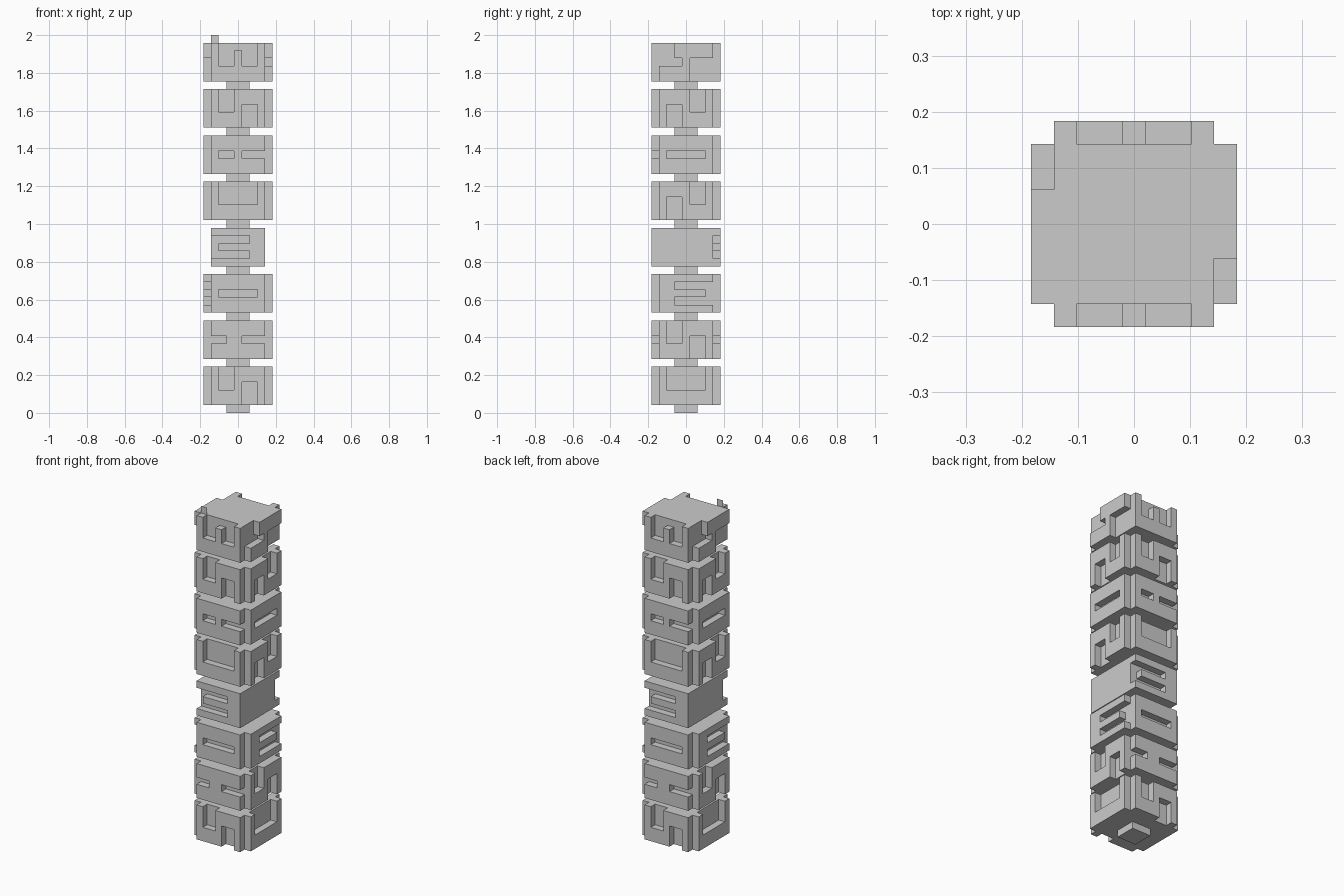
import bpy, bmesh
from mathutils import Vector

if "Cube" in bpy.data.objects:
    bpy.data.objects.remove(bpy.data.objects["Cube"])

U = 2 / 49  # one grid cell: the whole column is 49 cells tall

# Fret patterns, 7 x 5 cells, top row first ('#' raised, '.' recessed)
ESS = ("#..####", "#..####", "#..#..#", "####..#", "####..#")
ESS_REV = ("####..#", "####..#", "#..#..#", "#..####", "#..####")
CUP = ("#.....#", "#.....#", "#.....#", "#######", "#######")
CUP_POST = ("#.....#", "#..#..#", "#..#..#", "#######", "#######")
SLOT = ("#######", "#######", "#.....#", "#######", "#######")
SLOT_RIGHT = ("#######", "#######", "#..#...", "#######", "#######")
SLOT_ENDS = ("#######", "#######", "..##...", "#######", "#######")
TONGUE_LEFT = ("#######", "##.....", "######.", "##.....", "#######")
TONGUE_RIGHT = tuple(r[::-1] for r in TONGUE_LEFT)
ZED = ("..#####", "..#####", "...#...", "####...", "####...")
BLANK = (".......",) * 5

# (front/back pattern, right/left pattern) from bottom to top
BLOCKS = [
    (ESS, CUP),
    (SLOT_ENDS, ESS),
    (SLOT, TONGUE_LEFT),
    (TONGUE_RIGHT, BLANK),
    (CUP, ESS_REV),
    (SLOT_RIGHT, SLOT),
    (ESS, ESS_REV),
    (CUP_POST, ZED),
]


def finish(name, bm, z):
    mesh = bpy.data.meshes.new(name)
    bm.to_mesh(mesh)
    bm.free()
    obj = bpy.data.objects.new(name, mesh)
    obj.location.z = z
    bpy.context.collection.objects.link(obj)
    return obj


def skin(cells):
    """Outer skin of a set of unit cells, with coplanar faces merged."""
    bm = bmesh.new()
    for c in cells:
        for axis in range(3):
            for s in (-1, 1):
                n = list(c)
                n[axis] += s
                if tuple(n) in cells:
                    continue
                corners = []
                for a, b in ((-.5, -.5), (.5, -.5), (.5, .5), (-.5, .5)):
                    p = Vector(c)
                    p[axis] += s * .5
                    p[(axis + 1) % 3] += a
                    p[(axis + 2) % 3] += b
                    p.z += .5
                    corners.append(bm.verts.new(p * U))
                bm.faces.new(corners if s > 0 else corners[::-1])
    bmesh.ops.remove_doubles(bm, verts=bm.verts, dist=U * .01)
    bmesh.ops.dissolve_limit(bm, angle_limit=.01, verts=bm.verts, edges=bm.edges)
    bmesh.ops.triangulate(bm, faces=[f for f in bm.faces if len(f.verts) > 4])
    return bm


def carved_block(front, side):
    cells = {(x, y, z) for x in range(-3, 4) for y in range(-3, 4) for z in range(5)}
    for pattern, is_front in ((front, True), (side, False)):
        for row, line in enumerate(pattern):
            for col, ch in enumerate(line):
                if ch == "#":
                    x, y = (col - 3, -4) if is_front else (4, col - 3)
                    # opposite faces repeat by a half turn
                    cells.add((x, y, 4 - row))
                    cells.add((-x, -y, 4 - row))
    return skin(cells)


for k, (front, side) in enumerate(BLOCKS):
    # narrow neck below each block
    neck = {(x, y, 0) for x in (-1, 0, 1) for y in (-1, 0, 1)}
    finish(f"neck_{k + 1}", skin(neck), 6 * k * U)
    # block with raised fretwork
    finish(f"carved_block_{k + 1}", carved_block(front, side), (6 * k + 1) * U)

# thin upright tab on the top front corner
bm = bmesh.new()
bm.faces.new([bm.verts.new((x * U, -3.5 * U, z * U))
              for x, z in ((-3.5, 0), (-2.5, 0), (-2.5, 1), (-3.5, 1))])
finish("top_tab", bm, 48 * U)
